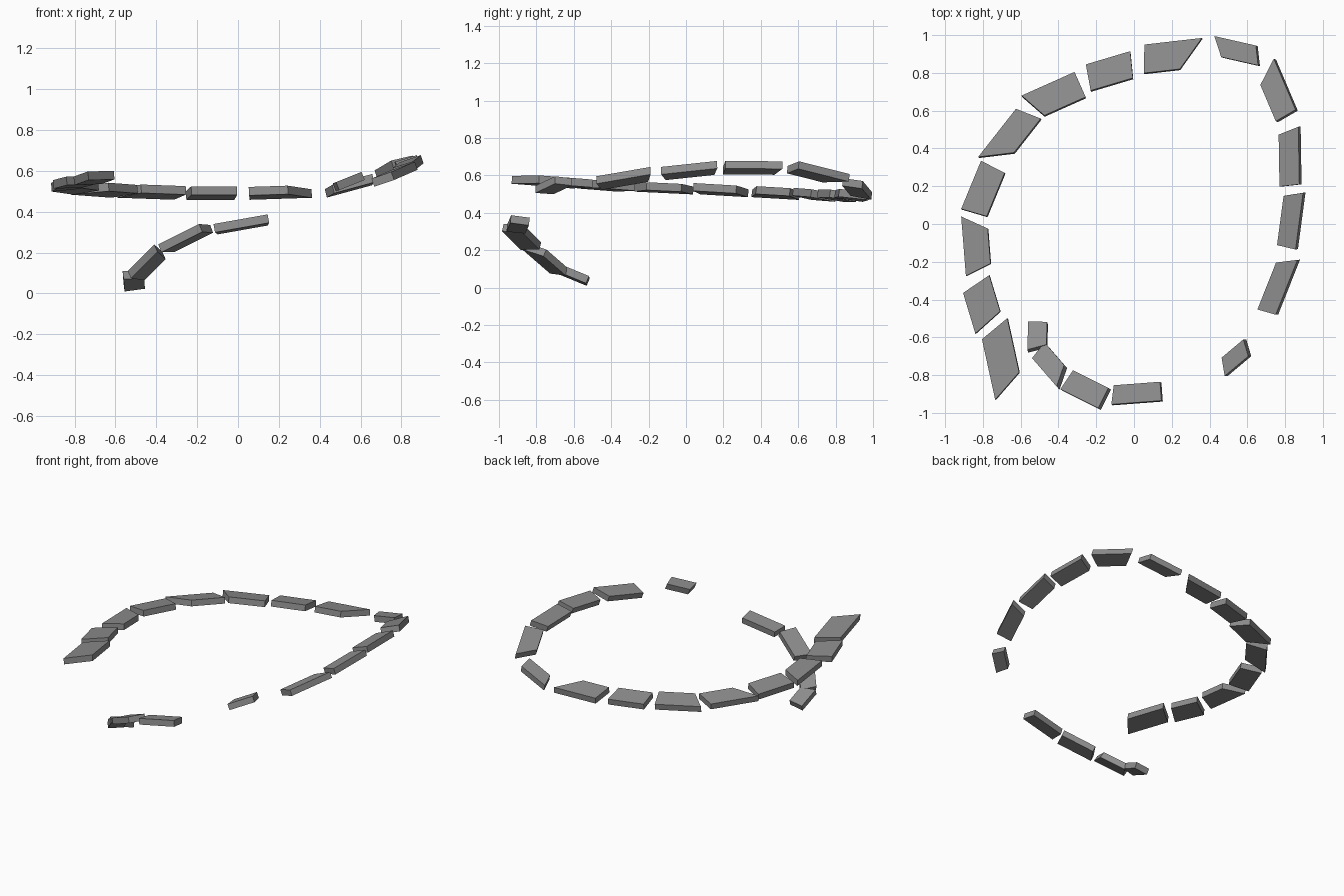
import bpy, bmesh
from mathutils import Vector

if "Cube" in bpy.data.objects:
    bpy.data.objects.remove(bpy.data.objects["Cube"])

THICK = 0.042
stone = bpy.data.materials.new("dark_stone")
stone.diffuse_color = (0.27, 0.27, 0.27, 1)
stone.use_nodes = True
stone.node_tree.nodes["Principled BSDF"].inputs["Base Color"].default_value = stone.diffuse_color


def slab(name, row, z0, z1):
    """Skewed flat slab: outer edge, inward width, slide of the inner corners."""
    x0, y0, x1, y1, width, slide0, slide1 = row
    start, end = Vector((x0, y0)), Vector((x1, y1))
    length = (end - start).length
    d = (end - start) / length
    inward = Vector((-d.y, d.x))
    grade = (z1 - z0) / length
    # sideways bank: everything tips up toward the front right
    bank = inward.dot(Vector((.2 + .12 * x0, -.12)))
    top = []
    for along, across in ((0, 0), (length, 0), (length + slide1, width), (slide0, width)):
        p = start + d * along + inward * across
        top.append(Vector((p.x, p.y, z0 + grade * along + bank * across)))
    normal = (top[1] - top[0]).cross(top[3] - top[0]).normalized()
    bm = bmesh.new()
    upper = [bm.verts.new(p) for p in top]
    lower = [bm.verts.new(p - normal * THICK) for p in top]
    bm.faces.new(upper)
    bm.faces.new(lower[::-1])
    for i in range(4):
        j = (i + 1) % 4
        bm.faces.new((upper[j], upper[i], lower[i], lower[j]))
    bmesh.ops.recalc_face_normals(bm, faces=bm.faces)
    mesh = bpy.data.meshes.new(name)
    bm.to_mesh(mesh)
    bm.free()
    mesh.materials.append(stone)
    bpy.context.collection.objects.link(bpy.data.objects.new(name, mesh))


def strand(name, rows, heights):
    for i, row in enumerate(rows):
        slab(f"{name}_{i + 1}", row, heights[i], heights[i + 1])


# rising approach slabs
strand("approach_slab", [
    (-.56, -.515, -.565, -.665, .10, 0, -.03),
    (-.54, -.71, -.41, -.86, .105, -.02, -.06),
    (-.39, -.875, -.19, -.975, .12, .015, 0),
    (-.12, -.955, .145, -.935, .10, .02, 0),
], [.048, .11, .24, .34, .387])

# right half of the ring, front to back
strand("right_ring_slab", [
    (.48, -.805, .605, -.70, .085, .05, .037),
    (.75, -.48, .865, -.19, .10, -.01, -.055),
    (.855, -.135, .895, .165, .10, .01, -.03),
    (.875, .21, .87, .515, .105, -.01, -.04),
    (.855, .605, .74, .875, .12, -.015, -.10),
], [.545, .595, .645, .677, .675, .607])

# back and left of the ring, back to front
strand("left_ring_slab", [
    (.645, .945, .425, .995, .10, -.035, -.06),
    (.36, .985, .055, .95, .15, .135, .02),
    (-.02, .915, -.255, .845, .14, .027, .015),
    (-.315, .805, -.595, .68, .145, 0, -.067),
    (-.625, .61, -.825, .355, .135, -.04, -.135),
    (-.81, .335, -.915, .08, .14, .012, -.015),
    (-.915, .04, -.89, -.275, .135, .075, -.055),
    (-.905, -.365, -.84, -.58, .16, -.05, -.075),
    (-.805, -.61, -.735, -.93, .155, -.08, -.115),
], [.57, .51, .50, .50, .51, .525, .54, .555, .572, .597])
